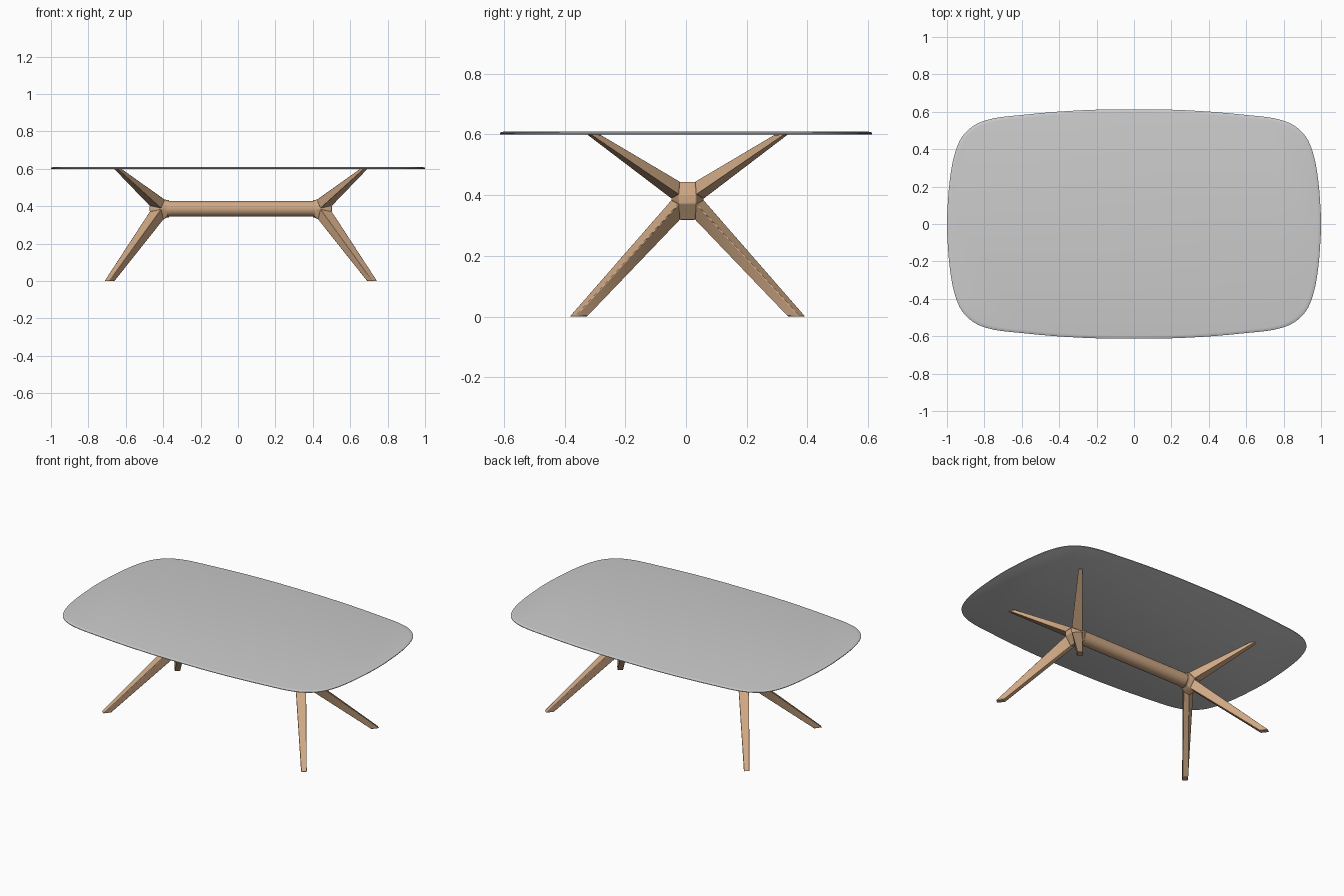
import bpy, bmesh
from mathutils import Vector

if "Cube" in bpy.data.objects:
    bpy.data.objects.remove(bpy.data.objects["Cube"])

CX, CY = 0.015, 0.005   # base sits slightly off the top's centre

wood = bpy.data.materials.new("wood")
wood.diffuse_color = (0.62, 0.39, 0.23, 1)
wood.use_nodes = True
wood.node_tree.nodes["Principled BSDF"].inputs["Base Color"].default_value = wood.diffuse_color


def finish(name, bm, mat=None, bevel=0, smooth=True):
    bmesh.ops.recalc_face_normals(bm, faces=bm.faces)
    me = bpy.data.meshes.new(name)
    bm.to_mesh(me)
    bm.free()
    ob = bpy.data.objects.new(name, me)
    bpy.context.collection.objects.link(ob)
    if mat:
        me.materials.append(mat)
    if bevel:
        m = ob.modifiers.new("bevel", 'BEVEL')
        m.width, m.segments, m.limit_method = bevel, 2, 'ANGLE'
    if smooth:
        bpy.context.view_layer.objects.active = ob
        ob.select_set(True)
        bpy.ops.object.shade_smooth_by_angle(angle=0.6)
        ob.select_set(False)
    return ob


def hull(name, pts, bevel):
    bm = bmesh.new()
    for p in pts:
        bm.verts.new((p[0] + CX, p[1] + CY, p[2]))
    res = bmesh.ops.convex_hull(bm, input=bm.verts)
    loose = [v for v in bm.verts if not v.link_faces]
    bmesh.ops.delete(bm, geom=loose, context='VERTS')
    bmesh.ops.dissolve_limit(bm, angle_limit=0.03, verts=bm.verts, edges=bm.edges)
    return finish(name, bm, wood, bevel)


def tip(x, y, z, length, width):
    # rectangle turned to follow the leg's outward direction
    u, t = Vector((0.6, 0.8, 0)) * length / 2, Vector((0.8, -0.6, 0)) * width / 2
    c = Vector((x, y, z))
    return [c + u + t, c + u - t, c - u - t, c - u + t]


def catmull(p, n):
    out = []
    for i in range(len(p)):
        a, b, c, d = (p[(i + k) % len(p)] for k in (-1, 0, 1, 2))
        for j in range(n):
            s = j / n
            out.append(0.5 * (2 * b + (c - a) * s + (2 * a - 5 * b + 4 * c - d) * s * s
                              + (3 * b - a - 3 * c + d) * s ** 3))
    return out


# table top: soft rectangle with an eased upper edge
quarter = [Vector(p) for p in ((1, 0), (0.995, 0.12), (0.983, 0.25), (0.96, 0.37), (0.92, 0.465),
                               (0.85, 0.53), (0.75, 0.565), (0.6, 0.583), (0.4, 0.601),
                               (0.2, 0.611), (0, 0.613))]
half = quarter + [Vector((-p.x, p.y)) for p in reversed(quarter[:-1])]
outline = catmull(half + [Vector((p.x, -p.y)) for p in reversed(half[1:-1])], 4)
bm = bmesh.new()
rings = []
for z, inset in ((0.6, 0.002), (0.601, 0), (0.605, 0), (0.608, 0.005), (0.61, 0.018)):
    rings.append([bm.verts.new((p.x * (1 - inset), p.y * (1 - inset / 0.613), z)) for p in outline])
n = len(outline)
for r, s in zip(rings, rings[1:]):
    for i in range(n):
        bm.faces.new((r[i], r[(i + 1) % n], s[(i + 1) % n], s[i]))
bm.faces.new(rings[0])
bm.faces.new(rings[-1])
finish("table_top", bm)

# leg and support shapes for the +x +y corner
low_root = [(0.487, 0.028, 0.372), (0.425, 0.053, 0.385), (0.412, 0.028, 0.33), (0.45, 0.026, 0.318)]
high_root = [(0.487, 0.028, 0.402), (0.425, 0.053, 0.388), (0.405, 0.024, 0.435), (0.445, 0.026, 0.445)]
lower = low_root + tip(0.702, 0.36, 0, 0.048, 0.033)
upper = high_root + tip(0.657, 0.31, 0.6, 0.036, 0.025)

for sx, side in ((1, "right"), (-1, "left")):
    for sy, end in ((1, "back"), (-1, "front")):
        for part, pts in (("leg", lower), ("top_support", upper)):
            hull(f"{end}_{side}_{part}", [(p[0] * sx, p[1] * sy, p[2]) for p in pts], 0.003)
    # hub where the four arms meet
    ring = [(0.39, y, z) for y in (-0.03, 0.03) for z in (0.352, 0.422)]
    ring += [(0.39, 0, 0.343), (0.39, 0, 0.432), (0.39, 0.042, 0.387), (0.39, -0.042, 0.387)]
    core = low_root + high_root
    pts = ring + core + [(x, -y, z) for x, y, z in core]
    hull(side + "_hub", [(x * sx, y, z) for x, y, z in pts], 0.003)


def rod(name, x0, x1, r):
    bm = bmesh.new()
    bmesh.ops.create_cone(bm, cap_ends=True, segments=32, radius1=r, radius2=r, depth=x1 - x0)
    for v in bm.verts:
        v.co = Vector((v.co.z + (x0 + x1) / 2 + CX, v.co.x + CY, v.co.y + 0.387))
    finish(name, bm, wood)


# crossbar and its end collars
rod("crossbar", -0.395, 0.395, 0.042)
rod("right_collar", 0.385, 0.397, 0.046)
rod("left_collar", -0.397, -0.385, 0.046)
